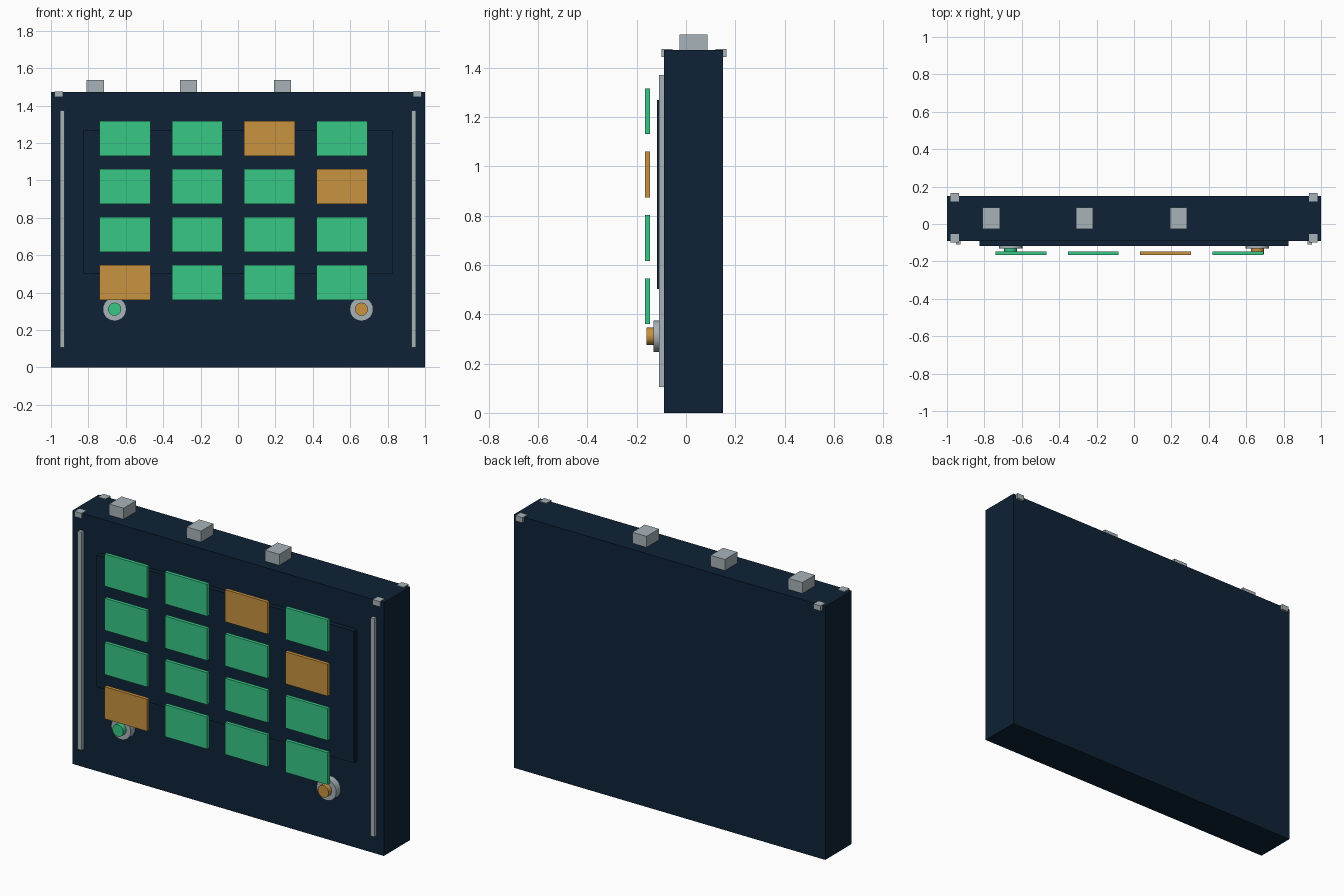
import bpy
from math import pi

cube = bpy.data.objects.get("Cube")
if cube:
    bpy.data.objects.remove(cube, do_unlink=True)


def material(name, rgb):
    mat = bpy.data.materials.new(name)
    mat.use_nodes = True
    colour = (*rgb, 1)
    mat.diffuse_color = colour
    mat.node_tree.nodes["Principled BSDF"].inputs["Base Color"].default_value = colour
    return mat


navy = material("navy", (0.0044, 0.016, 0.037))
grey = material("light grey", (0.39, 0.45, 0.48))
green = material("green", (0.038, 0.57, 0.24))
amber = material("amber", (0.58, 0.29, 0.051))


def finish(name, mat):
    obj = bpy.context.object
    obj.name = name
    obj.data.materials.append(mat)
    return obj


def box(name, low, high, mat):
    centre = [(a + b) / 2 for a, b in zip(low, high)]
    bpy.ops.mesh.primitive_cube_add(size=1, location=centre)
    obj = finish(name, mat)
    obj.scale = [b - a for a, b in zip(low, high)]
    bpy.ops.object.transform_apply(location=False, rotation=False, scale=True)
    return obj


def disc(name, x, z, radius, front, back, mat):
    bpy.ops.mesh.primitive_cylinder_add(
        vertices=24, radius=radius, depth=back - front,
        location=(x, (front + back) / 2, z), rotation=(pi / 2, 0, 0))
    finish(name, mat)
    bpy.ops.object.shade_smooth_by_angle()


# Cabinet and raised front panel
TOP, FRONT, BACK = 1.472, -0.09, 0.15
box("cabinet", (-1, FRONT, 0), (1, BACK, TOP), navy)
box("front_panel", (-0.827, -0.117, 0.503), (0.827, FRONT, 1.27), navy)

# Side rails, top corner brackets and indicator dials
for side, x, cap in (("right", -1, green), ("left", 1, amber)):
    rail = x * 0.94
    box(side + "_rail", (rail - 0.013, -0.11, 0.105), (rail + 0.013, FRONT, 1.372), grey)
    for end, y in (("front", -0.077), ("back", 0.142)):
        c = x * 0.958
        box(f"{side}_{end}_bracket", (c - 0.023, y - 0.023, 1.445),
            (c + 0.023, y + 0.023, TOP + 0.004), grey)
    disc(side + "_dial_rim", x * 0.66, 0.311, 0.063, -0.132, FRONT, grey)
    disc(side + "_dial_cap", x * 0.66, 0.311, 0.035, -0.161, -0.13, cap)

# Blocks on the top
for i, x in enumerate((-0.763, -0.265, 0.238)):
    box(f"top_block_{i + 1}", (x - 0.046, -0.027, TOP - 0.01), (x + 0.046, 0.087, 1.536), grey)

# Grid of floating tiles, rows from the top
amber_tiles = {(0, 2), (1, 3), (3, 0)}
for row in range(4):
    for col in range(4):
        x, z = -0.605 + 0.387 * col, 1.224 - 0.257 * row
        mat = amber if (row, col) in amber_tiles else green
        box(f"tile_{row + 1}_{col + 1}", (x - 0.136, -0.166, z - 0.093),
            (x + 0.136, -0.146, z + 0.093), mat)
